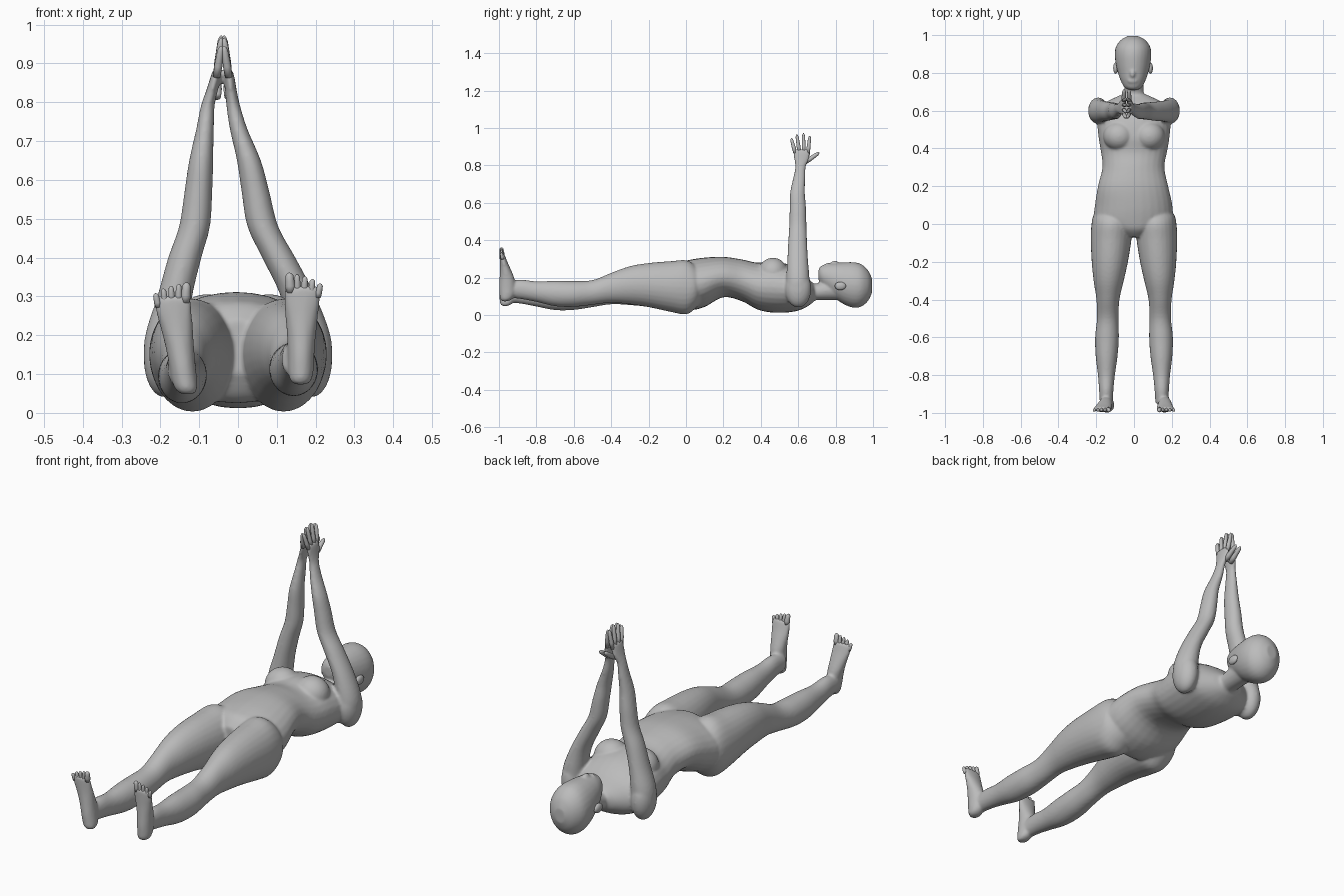
import bpy, bmesh, math
from mathutils import Vector, Matrix

skin = bpy.data.materials.new("grey clay")
skin.diffuse_color = (0.5, 0.5, 0.5, 1)


def spline(rows, steps=4):
    """Catmull-Rom interpolation through rows of numbers."""
    rows = [Vector(r) for r in rows]
    pts = [rows[0]] + rows + [rows[-1]]
    out = []
    for a, b, c, d in zip(pts, pts[1:], pts[2:], pts[3:]):
        for i in range(steps):
            t = i / steps
            out.append(0.5 * (2 * b + (c - a) * t + (2 * a - 5 * b + 4 * c - d) * t * t
                              + (3 * b - a - 3 * c + d) * t ** 3))
    return out + [rows[-1]]


def loft(bm, rows, axis, n=28):
    """Skin elliptical rings (x, y, z, r1, r2) lying across the y or z axis."""
    rings = []
    for x, y, z, r1, r2 in spline(rows):
        ring = []
        for i in range(n):
            a = 2 * math.pi * i / n
            u, v = r1 * math.cos(a), r2 * math.sin(a)
            ring.append(bm.verts.new((x + u, y, z + v) if axis == 'y' else (x + u, y + v, z)))
        rings.append(ring)
    for p, q in zip(rings, rings[1:]):
        for i in range(n):
            bm.faces.new((p[i], p[(i + 1) % n], q[(i + 1) % n], q[i]))
    bm.faces.new(rings[0])
    bm.faces.new(rings[-1])


def ball(bm, centre, radii):
    bmesh.ops.create_uvsphere(bm, u_segments=24, v_segments=16, radius=1,
                              matrix=Matrix.Translation(centre) @ Matrix.Diagonal((*radii, 1)))


def digit(bm, start, end, radius):
    """Rounded, slightly tapered finger or toe."""
    s, e = Vector(start), Vector(end)
    rot = (e - s).to_track_quat('Z', 'Y').to_matrix().to_4x4()
    length = (e - s).length
    m = Matrix.Translation(s) @ rot
    prev = None
    for t, k in ((0, .9), (.35, 1), (.6, .88), (.85, .78), (.95, .5), (1, .15)):
        ring = [bm.verts.new(m @ Vector((radius * k * math.cos(a), radius * k * math.sin(a), t * length)))
                for a in [2 * math.pi * i / 12 for i in range(12)]]
        if prev:
            for i in range(12):
                bm.faces.new((prev[i], prev[(i + 1) % 12], ring[(i + 1) % 12], ring[i]))
        else:
            bm.faces.new(ring)
        prev = ring
    bm.faces.new(prev)


def finish(bm, name, fuse=False):
    bmesh.ops.recalc_face_normals(bm, faces=bm.faces)
    for f in bm.faces:
        f.smooth = True
    me = bpy.data.meshes.new(name)
    bm.to_mesh(me)
    bm.free()
    me.materials.append(skin)
    ob = bpy.data.objects.new(name, me)
    bpy.context.collection.objects.link(ob)
    if fuse:  # blend overlapping volumes into one skin
        r = ob.modifiers.new("fuse", 'REMESH')
        r.mode, r.voxel_size, r.use_smooth_shade = 'VOXEL', 0.0065, True
        s = ob.modifiers.new("relax", 'SMOOTH')
        s.factor, s.iterations = 0.5, 8


body = bmesh.new()
# torso
loft(body, [(0, -.07, .17, .06, .07), (0, -.03, .16, .15, .12), (-.005, .02, .16, .205, .135),
            (-.002, .1, .175, .205, .132), (-.005, .2, .203, .186, .108), (-.003, .3, .185, .164, .112),
            (0, .38, .155, .175, .125), (0, .46, .15, .188, .137), (0, .55, .142, .195, .128),
            (0, .62, .13, .185, .1), (0, .67, .12, .1, .06), (0, .69, .12, .05, .04)], 'y')
for s in (-1, 1):
    ball(body, (s * .08, .465, .228), (.083, .078, .078))      # breast
    ball(body, (s * .19, .6, .14), (.053, .07, .1))            # shoulder
# neck and head
loft(body, [(0, .6, .12, .08, .06), (0, .68, .122, .054, .045), (0, .74, .13, .052, .05),
            (0, .82, .14, .055, .06)], 'y')
loft(body, [(-.005, .708, .215, .018, .025), (-.005, .722, .212, .045, .05), (-.005, .76, .197, .066, .077),
            (-.005, .8, .182, .08, .096), (-.005, .85, .168, .092, .114), (-.005, .9, .16, .097, .122),
            (-.005, .94, .158, .09, .112), (-.005, .975, .157, .064, .08), (-.005, .995, .157, .028, .036)], 'y')
ball(body, (-.008, .795, .277), (.014, .022, .014))            # nose
ball(body, (-.008, .757, .269), (.026, .012, .01))             # lips

LEG = [(.11, .08, .15, .07, .08), (.115, .05, .15, .098, .115), (.117, 0, .148, .108, .145),
       (.121, -.08, .152, .108, .136), (.128, -.2, .16, .096, .118), (.134, -.3, .155, .08, .102),
       (.138, -.4, .137, .061, .08), (.139, -.5, .108, .057, .066), (.143, -.6, .096, .063, .069),
       (.145, -.7, .094, .058, .068), (.146, -.8, .1, .045, .055), (.147, -.88, .112, .038, .052),
       (.147, -.95, .112, .034, .044)]
FOOT = [(.13, -.968, .048, .016, .015), (.133, -.962, .06, .028, .032), (.138, -.956, .085, .033, .041),
        (.143, -.955, .12, .034, .044), (.15, -.957, .17, .037, .04), (.158, -.966, .22, .042, .029),
        (.165, -.975, .26, .047, .02), (.168, -.981, .29, .048, .014), (.168, -.983, .302, .044, .01)]
for s in (-1, 1):
    side = s > 0
    lift = .025 if side else 0
    # legs, the left one raised a little
    loft(body, [(s * x, y, z + lift * min(1, max(0, (-y - .2) / .6)), a, b) for x, y, z, a, b in LEG], 'y')
    # feet, the right one splayed outward
    loft(body, [(s * (x if not side else .165 + (x - .168) * .1), y, z + lift, a, b)
                for x, y, z, a, b in FOOT], 'z')
    # toes
    toes = bmesh.new()
    for i in range(5):
        x = s * (.136 + i * .0172)
        top = (.336, .332, .327, .32, .308)[i] + lift
        digit(toes, (x, -.981, .285 + lift - i * .003), (x + s * (-.004 + .003 * i), -.988, top),
              .013 if i == 0 else .0092)
    finish(toes, ("left" if side else "right") + "_toes")

# arms: shared heights and thickness, separate centre lines
ARM = [(.07, .59, .035, .045), (.13, .597, .052, .062), (.2, .598, .054, .062), (.3, .597, .045, .055),
       (.4, .597, .043, .05), (.48, .598, .04, .046), (.57, .598, .036, .044), (.65, .596, .031, .04),
       (.73, .605, .023, .033), (.79, .612, .018, .028), (.83, .618, .015, .04), (.865, .619, .013, .045),
       (.885, .618, .01, .042)]
CENTRES = {"right": (-.17, -.187, -.185, -.163, -.137, -.112, -.102, -.095, -.085, -.078, -.067, -.058, -.054),
           "left": (.17, .187, .184, .155, .105, .064, .045, .028, .002, -.012, -.018, -.022, -.025)}
for name, xs in CENTRES.items():
    loft(body, [(x, y, z, a, b) for x, (z, y, a, b) in zip(xs, ARM)], 'z')
    # fingers and thumb
    hand = bmesh.new()
    x0, x1 = (-.055, -.043) if name == "right" else (-.024, -.036)
    for yb, yt, zt in ((.584, .563, .945), (.607, .592, .966), (.63, .628, .972), (.652, .662, .958)):
        digit(hand, (x0, yb, .865), (x1, yt, zt), .0105)
    digit(hand, (x0, .635, .815), (x0 * .8 + x1 * .2, .712, .868), .0125)
    finish(hand, name + "_fingers")
finish(body, "body", fuse=True)

# ears
for s in (-1, 1):
    ear = bmesh.new()
    ball(ear, (-.005 + s * .092, .825, .155), (.013, .03, .022))
    finish(ear, ("left" if s > 0 else "right") + "_ear")
